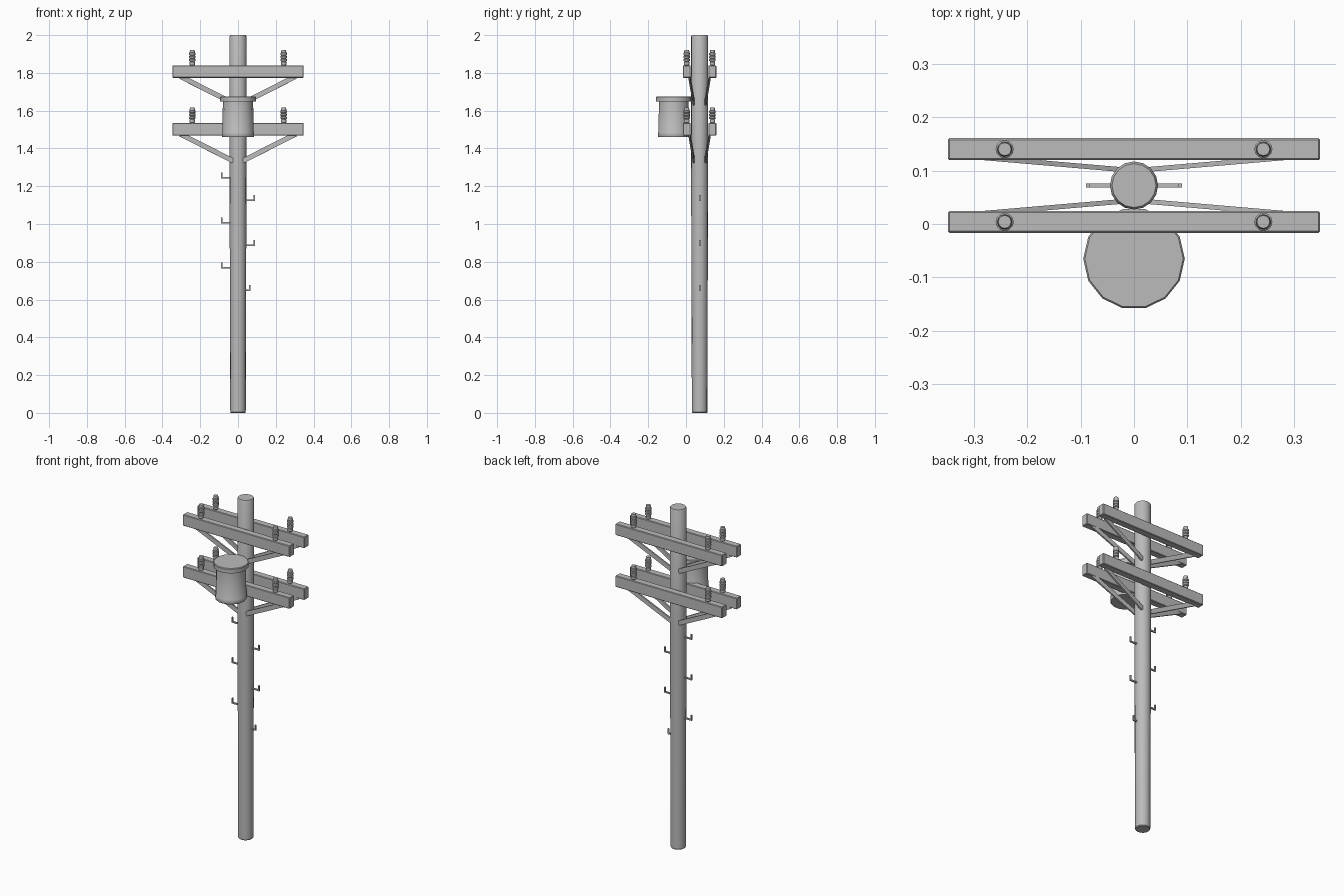
import bpy
import bmesh
from math import sin, cos, pi
from mathutils import Vector, Matrix

cube = bpy.data.objects.get("Cube")
if cube:
    bpy.data.objects.remove(cube, do_unlink=True)

grey = bpy.data.materials.new("plain grey")
grey.use_nodes = True
grey.diffuse_color = (0.5, 0.5, 0.5, 1)
grey.node_tree.nodes["Principled BSDF"].inputs["Base Color"].default_value = (0.5, 0.5, 0.5, 1)

POLE_Y = 0.072


def finish(name, bm, smooth=False):
    bmesh.ops.recalc_face_normals(bm, faces=bm.faces)
    mesh = bpy.data.meshes.new(name)
    bm.to_mesh(mesh)
    bm.free()
    mesh.materials.append(grey)
    obj = bpy.data.objects.new(name, mesh)
    bpy.context.collection.objects.link(obj)
    if smooth:
        bpy.ops.object.select_all(action="DESELECT")
        obj.select_set(True)
        bpy.context.view_layer.objects.active = obj
        bpy.ops.object.shade_smooth_by_angle(angle=pi / 5)
    return obj


def lathe(name, profile, sides, location):
    """Closed turned solid from (radius, height) points."""
    bm = bmesh.new()
    rings = [[bm.verts.new((r * cos(2 * pi * i / sides), r * sin(2 * pi * i / sides), z))
              for i in range(sides)] for r, z in profile]
    for low, high in zip(rings, rings[1:]):
        for i in range(sides):
            j = (i + 1) % sides
            bm.faces.new((low[i], low[j], high[j], high[i]))
    bm.faces.new(rings[0][::-1])
    bm.faces.new(rings[-1])
    bmesh.ops.translate(bm, verts=bm.verts, vec=location)
    return finish(name, bm, True)


def beam(name, start, end, thick, tall, bevel=0.0):
    """Rectangular bar between two points, with its tall side upright."""
    start, end = Vector(start), Vector(end)
    along = (end - start).normalized()
    side = Vector((0, 0, 1)).cross(along)
    side = side.normalized() if side.length > 0.01 else Vector((0, 1, 0))
    up = along.cross(side)
    frame = Matrix((along, side, up)).transposed().to_4x4()
    frame.translation = (start + end) / 2
    size = Matrix.Diagonal(((end - start).length, thick, tall, 1))
    bm = bmesh.new()
    bmesh.ops.create_cube(bm, size=1, matrix=frame @ size)
    if bevel:
        bmesh.ops.bevel(bm, geom=bm.edges[:], offset=bevel, segments=1, affect="EDGES")
    return finish(name, bm)


# Pole
lathe("pole", [(0.038, 0), (0.041, 0.004), (0.045, 1.3), (0.045, 1.993), (0.041, 2)],
      16, (0, POLE_Y, 0))

# Crossarms with braces and insulators, in two tiers
insulator = [(0.010, 0), (0.014, 0.004), (0.014, 0.018), (0.011, 0.021)]
for rib in range(3):
    z = 0.024 + rib * 0.016
    insulator += [(0.017, z), (0.017, z + 0.009), (0.013, z + 0.012)]
insulator += [(0.014, 0.072), (0.012, 0.082)]

for tier, z in (("lower", 1.502), ("upper", 1.807)):
    for row, d in (("front", -1), ("back", 1)):
        y = POLE_Y + d * 0.068
        beam(f"{tier}_{row}_crossarm", (-0.348, y, z), (0.348, y, z), 0.041, 0.066, 0.003)
        for side, s in (("left", 1), ("right", -1)):
            beam(f"{tier}_{row}_{side}_brace",
                 (s * 0.025, POLE_Y + d * 0.030, z - 0.168),
                 (s * 0.305, y - d * 0.014, z - 0.026), 0.009, 0.026)
            lathe(f"{tier}_{row}_{side}_insulator", insulator, 12, (s * 0.242, y, z + 0.032))

# Transformer can with its lid
lathe("transformer_body", [(0.083, 1.46), (0.086, 1.465), (0.086, 1.485), (0.083, 1.49),
                           (0.080, 1.655)], 14, (0, -0.065, 0))
lathe("transformer_lid", [(0.095, 1.648), (0.095, 1.672), (0.092, 1.676)], 14, (0, -0.065, 0))

# Climbing pegs with upturned tips, alternating sides
for i in range(6):
    s = 1 if i % 2 == 0 else -1
    z = 0.65 + i * 0.119
    tip = 0.063 if i == 0 else 0.086
    beam(f"climbing_peg_{i + 1}", (s * 0.03, POLE_Y, z), (s * (tip + 0.004), POLE_Y, z), 0.008, 0.008)
    beam(f"peg_tip_{i + 1}", (s * tip, POLE_Y, z), (s * tip, POLE_Y, z + 0.028), 0.008, 0.008)
